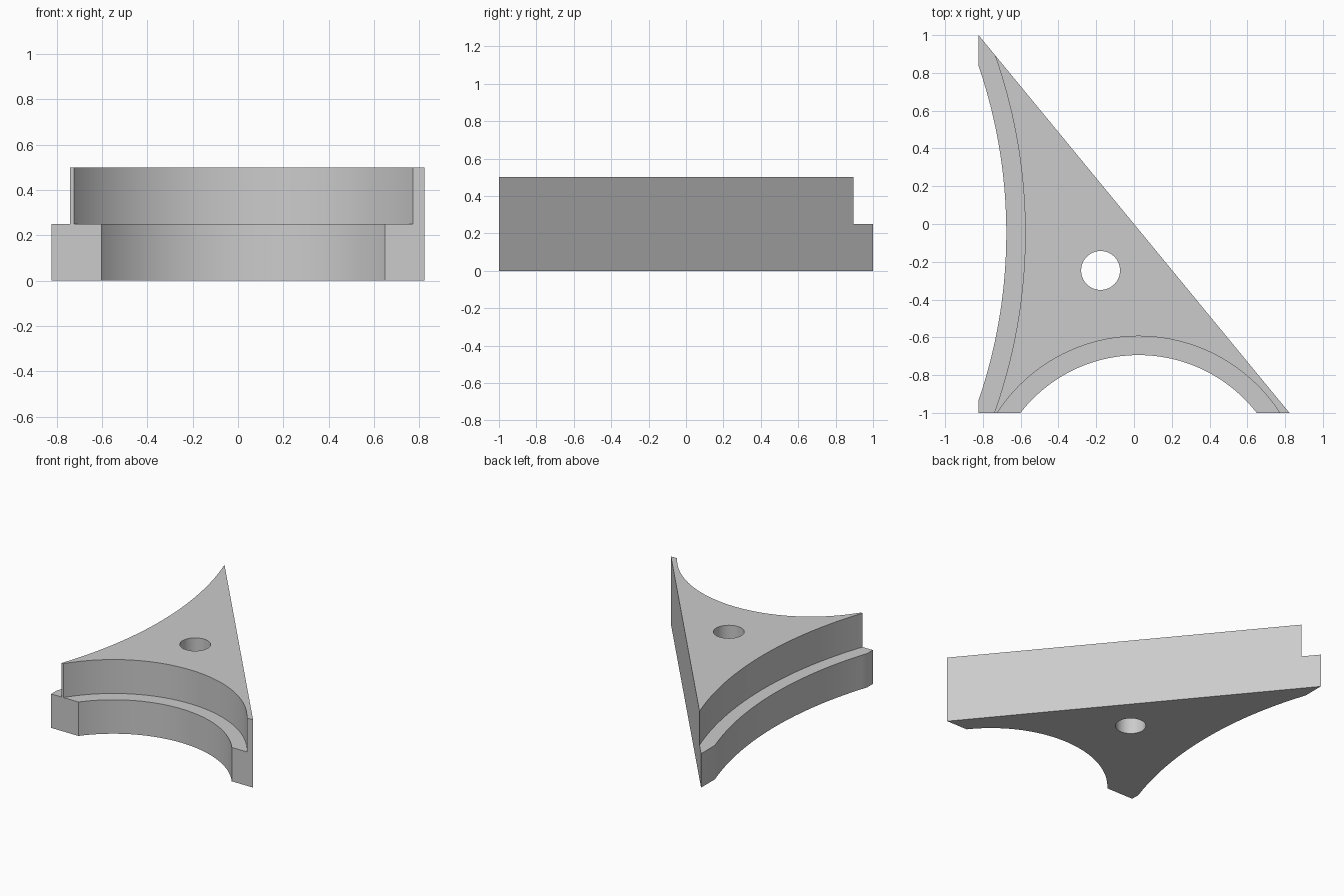
import bpy, bmesh, math
from mathutils import Matrix

cube = bpy.data.objects.get("Cube")
if cube:
    bpy.data.objects.remove(cube, do_unlink=True)

HALF_X, HEIGHT, STEP, LEDGE = 0.823, 0.5, 0.25, 0.1

grey = bpy.data.materials.new("light grey")
grey.use_nodes = True
grey.diffuse_color = (0.6, 0.6, 0.6, 1)
grey.node_tree.nodes["Principled BSDF"].inputs["Base Color"].default_value = (0.6, 0.6, 0.6, 1)


def make_object(name, bm):
    mesh = bpy.data.meshes.new(name)
    bmesh.ops.recalc_face_normals(bm, faces=bm.faces)
    bm.to_mesh(mesh)
    bm.free()
    mesh.materials.append(grey)
    obj = bpy.data.objects.new(name, mesh)
    bpy.context.collection.objects.link(obj)
    return obj


def cylinder(name, x, y, radius, bottom, segments):
    top = HEIGHT + 0.1
    bm = bmesh.new()
    bmesh.ops.create_cone(bm, cap_ends=True, segments=segments, radius1=radius,
                          radius2=radius, depth=top - bottom,
                          matrix=Matrix.Translation((x, y, (top + bottom) / 2)))
    return make_object(name, bm)


# Right-angled triangular block
bm = bmesh.new()
corners = [(-HALF_X, -1, 0), (HALF_X, -1, 0), (-HALF_X, 1, 0)]
base = bm.faces.new([bm.verts.new(c) for c in corners])
sides = bmesh.ops.extrude_face_region(bm, geom=[base])["geom"]
bmesh.ops.translate(bm, vec=(0, 0, HEIGHT),
                    verts=[v for v in sides if isinstance(v, bmesh.types.BMVert)])
block = make_object("corner_block", bm)

# Curved recesses, each with a wider upper step, and the through hole
cutters = [cylinder("hole_cutter", -0.177, -0.246, 0.103, -0.1, 64)]
for side, x, y, radius, segments in (("left", -3.416, -0.048, 2.74, 360),
                                     ("front", 0.024, -1.486, 0.792, 160)):
    cutters.append(cylinder(side + "_recess_cutter", x, y, radius, -0.1, segments))
    cutters.append(cylinder(side + "_ledge_cutter", x, y, radius + LEDGE, STEP, segments))

bpy.ops.object.select_all(action="DESELECT")
bpy.context.view_layer.objects.active = block
block.select_set(True)
for cutter in cutters:
    cutter.hide_render = True
    mod = block.modifiers.new(cutter.name, "BOOLEAN")
    mod.operation = "DIFFERENCE"
    mod.solver = "EXACT"
    mod.object = cutter
    bpy.ops.object.modifier_apply(modifier=mod.name)
    bpy.data.objects.remove(cutter, do_unlink=True)

bpy.ops.object.shade_smooth_by_angle(angle=math.radians(30))
